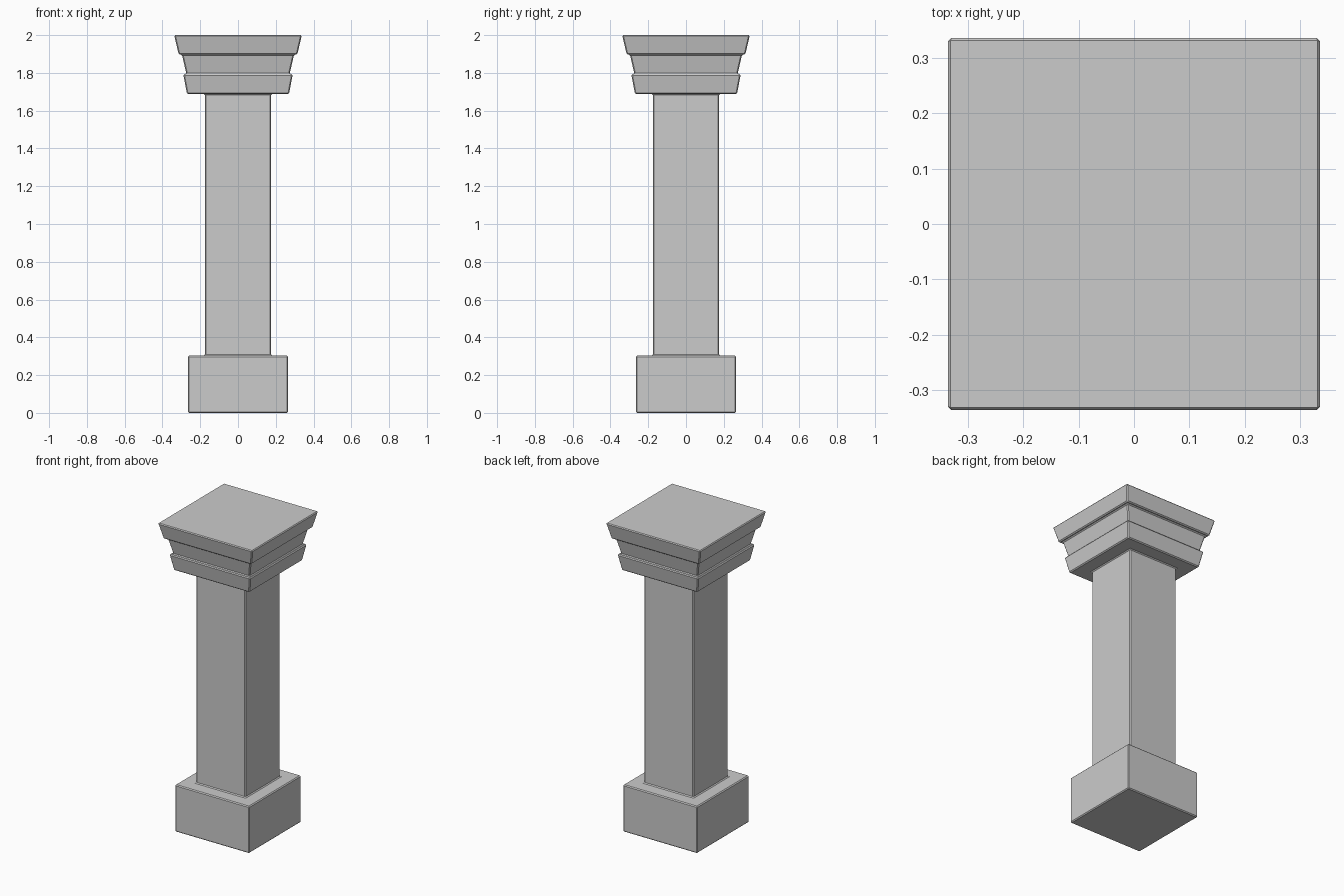
import bpy
import bmesh

if "Cube" in bpy.data.objects:
    bpy.data.objects.remove(bpy.data.objects["Cube"])

# Stepped side profile, bottom to top: (half width, height)
PROFILE = [
    (0.265, 0.0), (0.265, 0.303),      # plinth
    (0.176, 0.303), (0.176, 1.688),    # shaft
    (0.27, 1.688), (0.29, 1.793),      # lower capital tier
    (0.273, 1.793), (0.297, 1.897),    # middle capital tier
    (0.314, 1.897), (0.338, 2.0),      # top slab
]


def square_ring(bm, half, z):
    return [bm.verts.new((sx * half, sy * half, z))
            for sx, sy in ((-1, -1), (1, -1), (1, 1), (-1, 1))]


# Square pillar lofted through the profile
bm = bmesh.new()
rings = [square_ring(bm, half, z) for half, z in PROFILE]
for low, high in zip(rings, rings[1:]):
    for i in range(4):
        j = (i + 1) % 4
        bm.faces.new((low[i], low[j], high[j], high[i]))
bm.faces.new(list(reversed(rings[0])))
bm.faces.new(rings[-1])
bmesh.ops.recalc_face_normals(bm, faces=bm.faces[:])

mesh = bpy.data.meshes.new("square_pillar")
bm.to_mesh(mesh)
bm.free()
pillar = bpy.data.objects.new("square_pillar", mesh)
bpy.context.collection.objects.link(pillar)

# Small flat chamfer on every edge
bevel = pillar.modifiers.new("chamfer", 'BEVEL')
bevel.width = 0.006
bevel.segments = 1
bevel.limit_method = 'ANGLE'
